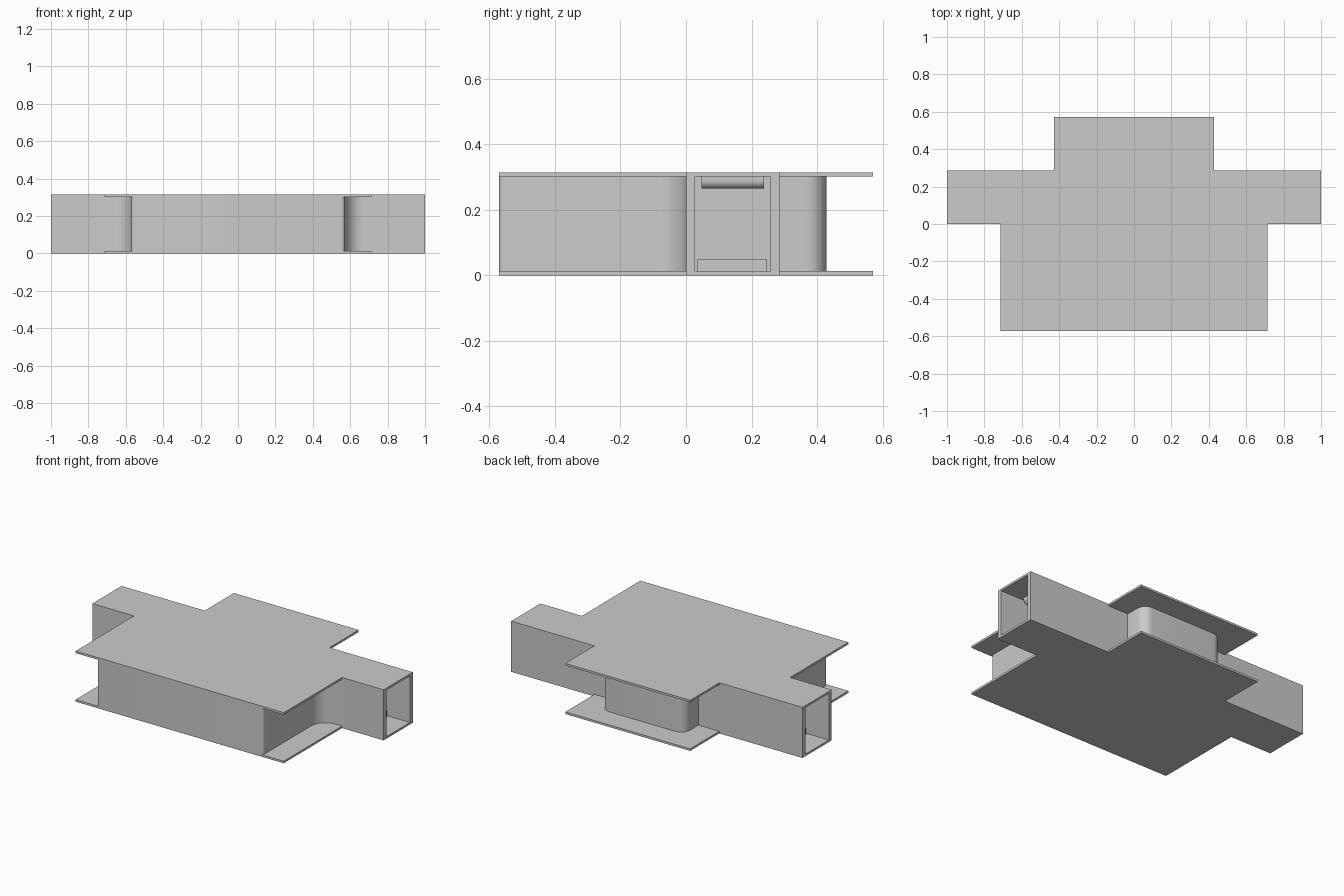
import bpy, bmesh, math
from mathutils import Vector

if "Cube" in bpy.data.objects:
    bpy.data.objects.remove(bpy.data.objects["Cube"])

U = 1 / 7            # plan grid module
H = 2.2 * U          # total height
T = 0.013            # plate thickness
DOOR = 0.80          # recess face inside each corridor mouth
WALL = 0.028


def rounded(points, steps=10):
    """Replace each (x, y, r) corner with an arc when r > 0."""
    out = []
    n = len(points)
    for i, (x, y, r) in enumerate(points):
        p = Vector((x, y))
        if r == 0:
            out.append(p)
            continue
        a = (Vector(points[i - 1][:2]) - p).normalized()
        b = (Vector(points[(i + 1) % n][:2]) - p).normalized()
        c = p + (a + b) * r          # right-angle corners
        for k in range(steps + 1):
            t = math.pi / 2 * k / steps
            out.append(c - b * r * math.cos(t) - a * r * math.sin(t))
    return out


def prism(name, verts, offset):
    """Extrude one flat polygon along offset."""
    bm = bmesh.new()
    face = bm.faces.new([bm.verts.new(v) for v in verts])
    ext = bmesh.ops.extrude_face_region(bm, geom=[face], use_keep_orig=True)
    moved = [g for g in ext["geom"] if isinstance(g, bmesh.types.BMVert)]
    bmesh.ops.translate(bm, verts=moved, vec=offset)
    bmesh.ops.recalc_face_normals(bm, faces=bm.faces)
    mesh = bpy.data.meshes.new(name)
    bm.to_mesh(mesh)
    bm.free()
    ob = bpy.data.objects.new(name, mesh)
    bpy.context.collection.objects.link(ob)
    bpy.ops.object.select_all(action='DESELECT')
    ob.select_set(True)
    bpy.context.view_layer.objects.active = ob
    bpy.ops.object.shade_smooth_by_angle(angle=math.radians(30))
    return ob


def plan(name, half, z0, z1):
    """Extrude a plan outline given only by its right half."""
    full = half + [(-x, y, r) for x, y, r in reversed(half)]
    return prism(name, [(p.x, p.y, z0) for p in rounded(full)], (0, 0, z1 - z0))


def section(name, pts, side, x0, x1):
    """Extrude a (y, z) section along x."""
    return prism(name, [(side * x0, p[0], p[1]) for p in pts],
                 (side * (x1 - x0), 0, 0))


# floor and ceiling plates
plate = [(5*U, -4*U, 0), (5*U, 0, 0), (7*U, 0, 0),
         (7*U, 2*U, 0), (3*U, 2*U, 0), (3*U, 4*U, 0)]
plan("floor_plate", plate, 0, T)
plan("ceiling_plate", plate, H - T, H)

# room walls with rounded corners, running into the corridor
plan("room_body", [(4*U, -4*U, 0.02), (4*U, 0, 0.10), (DOOR, 0, 0),
                   (DOOR, 2*U, 0), (2*U, 2*U, 0), (2*U, 3*U, 0.06)], T, H - T)

for side, tag in ((1, "right"), (-1, "left")):
    # corridor side walls
    for y0, where in ((0, "front"), (2*U - WALL, "back")):
        section(f"corridor_wall_{where}_{tag}",
                [(y0, T), (y0 + WALL, T), (y0 + WALL, H - T), (y0, H - T)],
                side, DOOR, 1)
    # raised threshold and rounded header inside the mouth
    section(f"threshold_{tag}",
            [(0.035, T), (0.247, T), (0.247, 0.05), (0.035, 0.05)],
            side, DOOR, DOOR + 0.05)
    head = rounded([(DOOR, 0.265, 0), (DOOR + 0.05, 0.265, 0.025),
                    (DOOR + 0.05, H - T, 0), (DOOR, H - T, 0)])
    prism(f"header_{tag}", [(side * p.x, 0.048, p.y) for p in head],
          (0, 0.19, 0))
